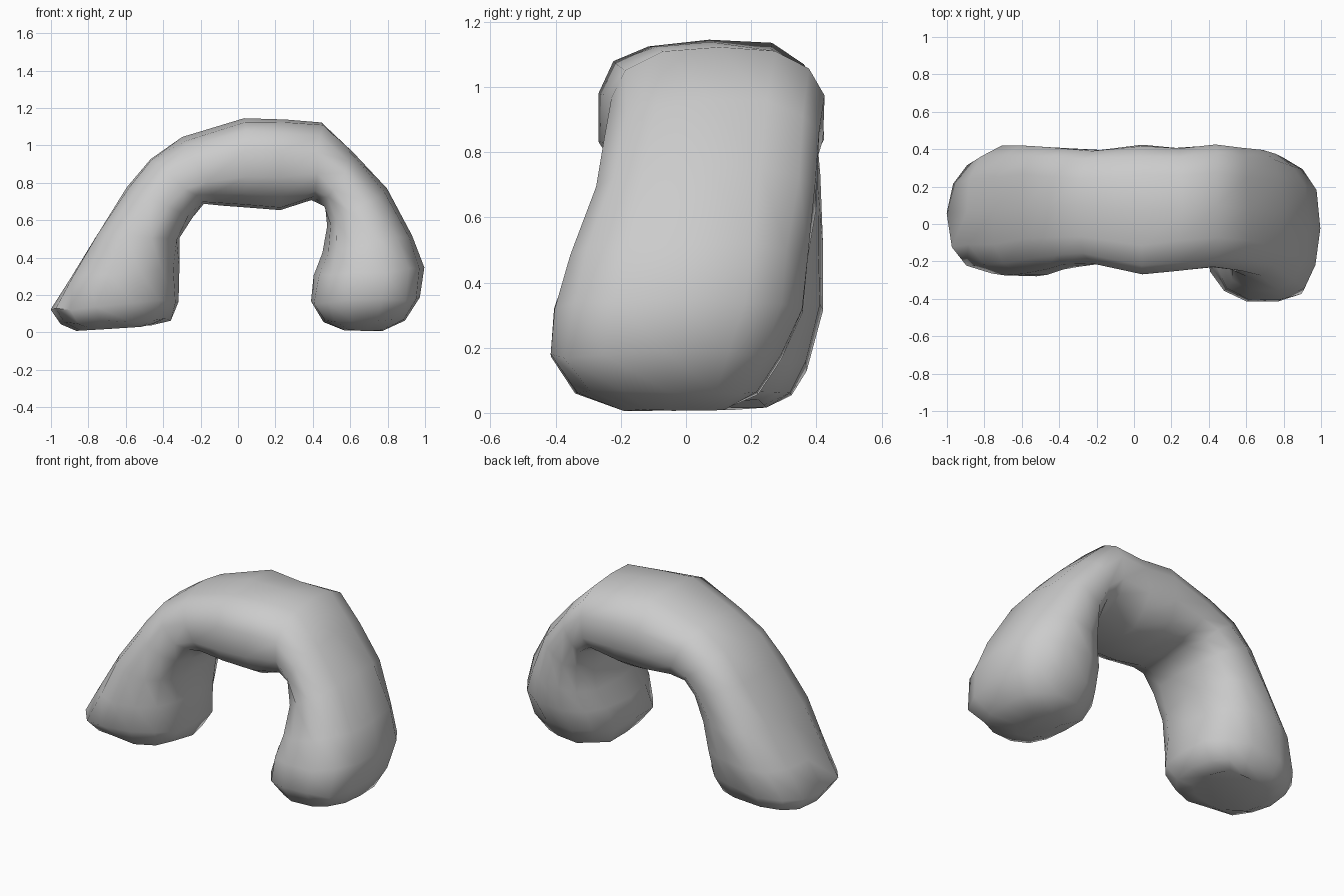
import bpy
import bmesh
import math
import random
from mathutils import Vector

default_cube = bpy.data.objects.get("Cube")
if default_cube:
    bpy.data.objects.remove(default_cube, do_unlink=True)

random.seed(4)
SIDES = 14
ROUGHNESS = 0.009


def make_material(name, colour):
    material = bpy.data.materials.new(name)
    material.use_nodes = True
    material.diffuse_color = colour
    shader = material.node_tree.nodes["Principled BSDF"]
    shader.inputs["Base Color"].default_value = colour
    shader.inputs["Roughness"].default_value = 0.9
    return material


def rounded(value, power):
    """Signed power, used to square off an ellipse."""
    return math.copysign(abs(value) ** power, value)


def section_ring(bm, station):
    """One rounded rock section between its outer and inner edge."""
    outer_x, outer_z, inner_x, inner_z, front, back = station
    outer = Vector((outer_x, 0, outer_z))
    inner = Vector((inner_x, 0, inner_z))
    middle = (outer + inner) / 2
    reach = (outer - inner) / 2
    ring = []
    for i in range(SIDES):
        angle = math.tau * i / SIDES
        across = rounded(math.cos(angle), 0.8)
        depth = rounded(math.sin(angle), 0.8)
        point = middle + reach * across
        point.y = (front + back) / 2 + depth * (back - front) / 2
        # Weathered surface, kept above the ground
        point += Vector([random.uniform(-ROUGHNESS, ROUGHNESS) for axis in range(3)])
        point.z = max(point.z, 0)
        ring.append(bm.verts.new(point))
    return ring


def loft(name, stations, material):
    bm = bmesh.new()
    rings = [section_ring(bm, station) for station in stations]
    for lower, upper in zip(rings, rings[1:]):
        for i in range(SIDES):
            j = (i + 1) % SIDES
            bm.faces.new((lower[i], lower[j], upper[j], upper[i]))
    # Close both feet
    bm.faces.new(rings[0])
    bm.faces.new(rings[-1])
    bmesh.ops.recalc_face_normals(bm, faces=bm.faces[:])
    mesh = bpy.data.meshes.new(name)
    bm.to_mesh(mesh)
    bm.free()
    mesh.materials.append(material)
    obj = bpy.data.objects.new(name, mesh)
    bpy.context.collection.objects.link(obj)
    return obj


# Sections: outer x, outer z, inner x, inner z, front y, back y
stations = [
    # Right foot and leg
    (-.86, .01, -.46, .04, -.13, .25),
    (-.95, .05, -.36, .07, -.22, .33),
    (-1, .12, -.31, .17, -.28, .38),
    (-.9, .3, -.32, .34, -.29, .42),
    (-.76, .53, -.31, .5, -.28, .42),
    (-.6, .78, -.25, .62, -.25, .42),
    # Span
    (-.47, .93, -.18, .69, -.23, .41),
    (-.3, 1.04, -.1, .68, -.22, .4),
    (.04, 1.15, .04, .66, -.28, .43),
    (.25, 1.14, .22, .65, -.26, .42),
    (.45, 1.12, .4, .7, -.24, .43),
    # Left leg and foot
    (.62, .96, .46, .67, -.25, .41),
    (.8, .76, .48, .56, -.29, .4),
    (.93, .52, .46, .42, -.36, .38),
    (1, .34, .41, .3, -.41, .36),
    (.98, .18, .39, .16, -.43, .3),
    (.9, .06, .45, .06, -.34, .23),
    (.77, .01, .55, .02, -.2, .12),
]

stone = make_material("stone grey", (0.6, 0.6, 0.6, 1))
arch = loft("rock_arch", stations, stone)

bpy.ops.object.select_all(action="DESELECT")
arch.select_set(True)
bpy.context.view_layer.objects.active = arch
bpy.ops.object.shade_smooth_by_angle(angle=math.radians(60))
